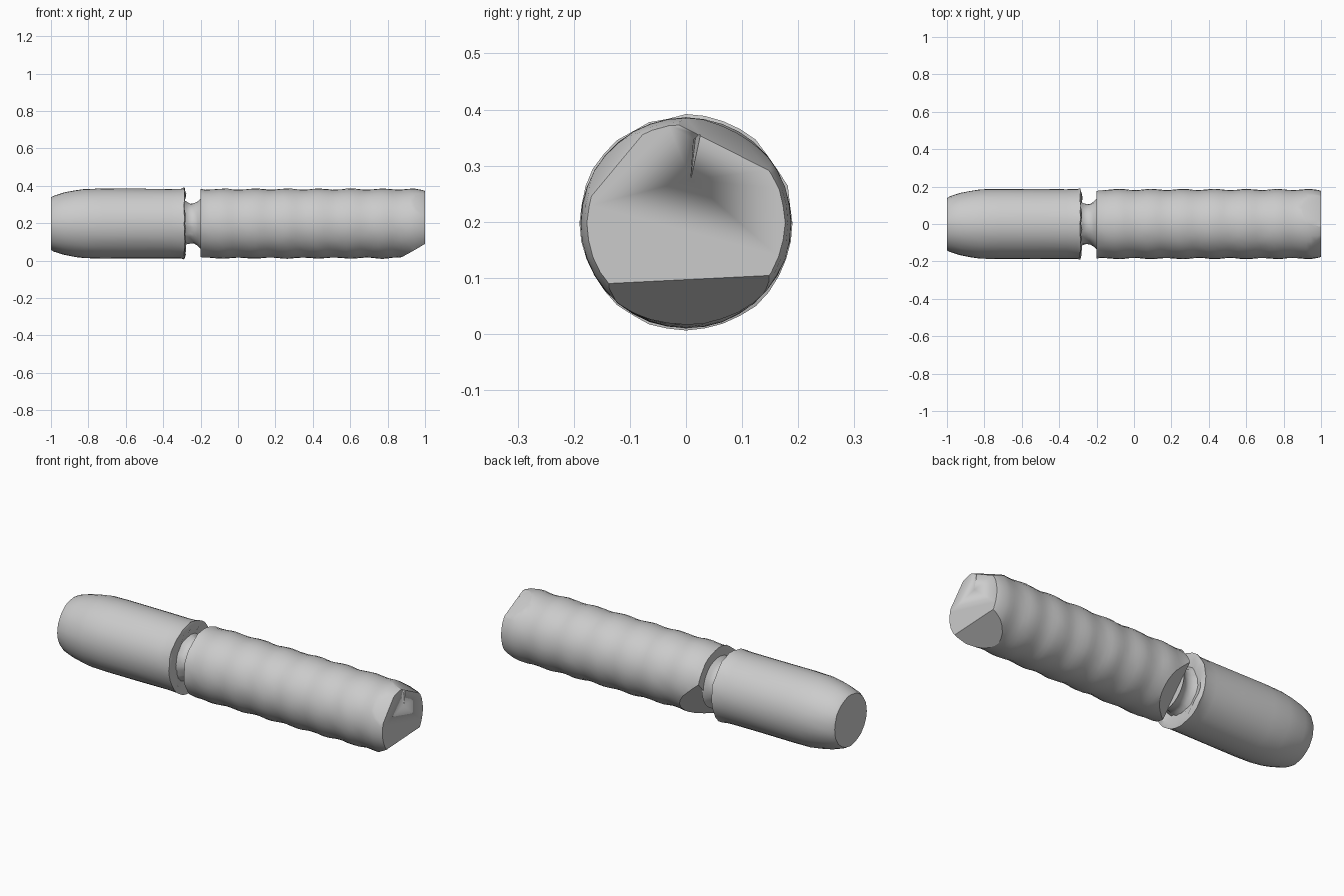
import bpy, bmesh, math, random
from mathutils import Vector

cube = bpy.data.objects.get("Cube")
if cube:
    bpy.data.objects.remove(cube, do_unlink=True)

random.seed(4)
AXIS_Z = 0.198
SIDES = 36

# Single pale grey material
grey = bpy.data.materials.new("pale_grey")
grey.use_nodes = True
colour = (0.6, 0.6, 0.6, 1)
grey.diffuse_color = colour
grey.node_tree.nodes["Principled BSDF"].inputs["Base Color"].default_value = colour


def lathe(profile):
    """Loft rings along x; each entry is (x, radius, radius wobble, x wobble)."""
    bm = bmesh.new()
    rings = []
    for x, r, wobble, shift in profile:
        ring = []
        for i in range(SIDES):
            a = 2 * math.pi * i / SIDES
            rr = r + random.uniform(-wobble, wobble)
            xx = x + random.uniform(-shift, shift)
            ring.append(bm.verts.new((xx, rr * math.cos(a), AXIS_Z + rr * math.sin(a))))
        rings.append(ring)
    for a, b in zip(rings, rings[1:]):
        for i in range(SIDES):
            j = (i + 1) % SIDES
            bm.faces.new((a[i], a[j], b[j], b[i]))
    bm.faces.new(rings[0])
    bm.faces.new(rings[-1])
    bmesh.ops.recalc_face_normals(bm, faces=bm.faces)
    return bm


def slice_off(bm, point, normal):
    """Remove what lies beyond a plane and close the cut with a flat face."""
    bmesh.ops.bisect_plane(bm, geom=bm.verts[:] + bm.edges[:] + bm.faces[:],
                           plane_co=point, plane_no=Vector(normal).normalized(),
                           clear_outer=True)
    bmesh.ops.holes_fill(bm, edges=[e for e in bm.edges if e.is_boundary], sides=0)
    bmesh.ops.recalc_face_normals(bm, faces=bm.faces)


def finish(bm, name, angle=35):
    mesh = bpy.data.meshes.new(name)
    bm.to_mesh(mesh)
    bm.free()
    mesh.materials.append(grey)
    obj = bpy.data.objects.new(name, mesh)
    bpy.context.collection.objects.link(obj)
    bpy.ops.object.select_all(action="DESELECT")
    obj.select_set(True)
    bpy.context.view_layer.objects.active = obj
    bpy.ops.object.shade_smooth_by_angle(angle=math.radians(angle))
    return obj


# Tapered cap with a ragged rim facing the neck
finish(lathe([
    (-1.0, 0.139, 0.002, 0), (-0.985, 0.149, 0.001, 0), (-0.93, 0.166, 0.001, 0),
    (-0.87, 0.178, 0.001, 0), (-0.82, 0.185, 0.001, 0), (-0.72, 0.187, 0.001, 0),
    (-0.52, 0.186, 0.001, 0), (-0.36, 0.186, 0.001, 0), (-0.305, 0.187, 0.001, 0.002),
    (-0.287, 0.191, 0.003, 0.003), (-0.281, 0.165, 0.006, 0.005),
    (-0.292, 0.125, 0.004, 0.003)]), "cap")

# Narrow waist flaring into both bodies
finish(lathe([
    (-0.30, 0.130, 0.003, 0), (-0.275, 0.111, 0.005, 0.004), (-0.255, 0.106, 0.002, 0),
    (-0.235, 0.108, 0.002, 0), (-0.215, 0.120, 0.002, 0), (-0.195, 0.140, 0, 0)]),
    "neck", 50)

# Long rippled handle
profile = [(-0.2, 0.184, 0.004, 0)]
steps = 48
for k in range(1, steps):
    x = -0.2 + 1.17 * k / steps
    ripple = 0.003 * math.cos(2 * math.pi * (x - 0.09) / 0.17)
    profile.append((x, 0.1845 + ripple, 0.0009, 0))
profile += [(0.985, 0.181, 0.001, 0), (1.0, 0.176, 0.001, 0)]
bm = lathe(profile)


def edge_cut(x_end, inward, run, yz):
    """Chamfer an end: yz is the cut direction, inward its depth, run its length."""
    d = Vector((0, *yz)).normalized()
    slope = math.copysign(inward / run, x_end)
    centre = Vector((x_end, 0, AXIS_Z))
    slice_off(bm, centre + d * (0.186 - inward), Vector((slope, 0, 0)) + d)


edge_cut(1.0, 0.085, 0.14, (0.05, -1))     # underside of the far end
edge_cut(1.0, 0.036, 0.11, (0.45, 0.89))   # upper back of the far end
edge_cut(1.0, 0.026, 0.06, (-0.77, 0.64))  # upper front of the far end
edge_cut(-0.2, 0.085, 0.13, (0.75, -0.66))  # lower back beside the neck
handle = finish(bm, "handle", 30)

# Thin wedge-shaped crack in the end face
bm = bmesh.new()
front = [bm.verts.new((1.02, y, z)) for y, z in ((0.005, 0.245), (0.03, 0.36), (0.012, 0.345))]
tip = bm.verts.new((0.95, 0.017, 0.35))
bm.faces.new(front)
for i in range(3):
    bm.faces.new((front[i], front[(i + 1) % 3], tip))
bmesh.ops.recalc_face_normals(bm, faces=bm.faces)
cutter = finish(bm, "crack_cutter")
cutter.hide_render = True
mod = handle.modifiers.new("crack", "BOOLEAN")
mod.operation = "DIFFERENCE"
mod.solver = "EXACT"
mod.object = cutter
bpy.context.view_layer.objects.active = handle
bpy.ops.object.modifier_move_to_index(modifier="crack", index=0)
bpy.ops.object.modifier_apply(modifier="crack")
bpy.data.objects.remove(cutter, do_unlink=True)
